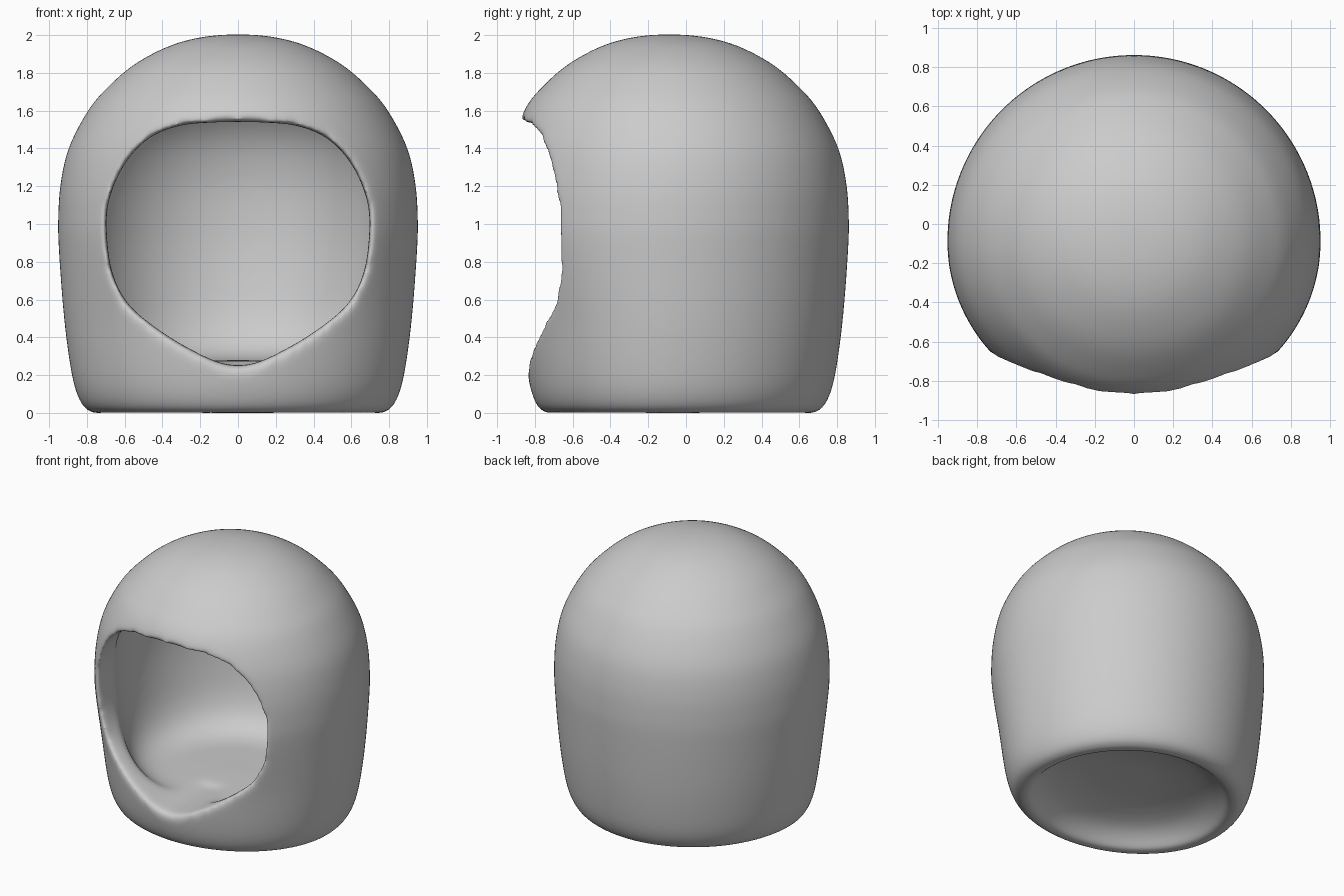
import bpy, bmesh, math
from mathutils import Vector

if "Cube" in bpy.data.objects:
    bpy.data.objects.remove(bpy.data.objects["Cube"])

SEG = 128
CY = -0.09          # centre of the round plan


def smooth_path(pts, n=6):
    """Catmull-Rom curve through 2D points."""
    p = [Vector(q) for q in pts]
    p = [2 * p[0] - p[1]] + p + [2 * p[-1] - p[-2]]
    out = []
    for i in range(1, len(p) - 2):
        a, b, c, d = p[i - 1:i + 3]
        for k in range(n):
            t = k / n
            out.append(0.5 * (2 * b + (c - a) * t + (2 * a - 5 * b + 4 * c - d) * t * t
                              + (3 * b - a - 3 * c + d) * t ** 3))
    return out + [p[-2]]


def loft(name, rings):
    """Closed solid through rings of equal length."""
    bm = bmesh.new()
    vs = [[bm.verts.new(c) for c in r] for r in rings]
    n = len(rings[0])
    for a, b in zip(vs, vs[1:]):
        for i in range(n):
            j = (i + 1) % n
            bm.faces.new((a[i], a[j], b[j], b[i]))
    bm.faces.new(vs[0])
    bm.faces.new(vs[-1])
    bmesh.ops.recalc_face_normals(bm, faces=bm.faces)
    me = bpy.data.meshes.new(name)
    bm.to_mesh(me)
    bm.free()
    ob = bpy.data.objects.new(name, me)
    bpy.context.collection.objects.link(ob)
    return ob


def step(a, b, z):
    s = min(1, max(0, (z - a) / (b - a)))
    return s * s * (3 - 2 * s)


def flatten(z):
    """Front depth ratio: flatter around the chin than at the brow."""
    return 0.85 + 0.075 * step(.4, 1.0, z) + 0.05 * step(1.3, 1.7, z)


def round_body(name, profile, front=0.0):
    rings = []
    for r, z in smooth_path(profile):
        ring = []
        for i in range(SEG):
            a = 2 * math.pi * i / SEG
            y = r * math.sin(a)
            ring.append((r * math.cos(a), CY + (y * (flatten(z) + front) if y < 0 else y), z))
        rings.append(ring)
    return loft(name, rings)


# Outer shell
shell = round_body("helmet_shell", [
    (.75, -.005), (.805, .015), (.85, .09), (.88, .2), (.91, .4), (.932, .62),
    (.951, .9), (.953, 1.02), (.942, 1.2), (.898, 1.4), (.795, 1.6), (.695, 1.72),
    (.55, 1.845), (.36, 1.945), (.18, 1.992), (.01, 2.006)])

# Head cavity with a closed floor
cavity = round_body("cavity_cutter", [
    (.01, .28), (.3, .275), (.52, .28), (.66, .35), (.74, .5), (.785, .75), (.8, 1.0),
    (.78, 1.25), (.7, 1.48), (.52, 1.68), (.3, 1.79), (.01, 1.83)], front=.05)

# Hollow underside
recess = round_body("underside_cutter", [
    (.72, -.1), (.71, -.02), (.675, .04), (.55, .12), (.3, .17), (.01, .18)])

# Face opening
half = smooth_path([(0, 1.54), (.28, 1.525), (.47, 1.455), (.605, 1.31), (.685, 1.12),
                    (.695, .95), (.665, .74), (.575, .57), (.39, .42), (.2, .31),
                    (.08, .26), (0, .25)])
outline = [(p.x, p.y) for p in half] + [(-p.x, p.y) for p in half[-2:0:-1]]
opening = loft("face_cutter", [[(x, y, z) for x, z in outline] for y in (-1.5, -.3)])

bpy.context.view_layer.objects.active = shell
shell.select_set(True)
for cutter in (cavity, recess, opening):
    m = shell.modifiers.new("cut", 'BOOLEAN')
    m.operation = 'DIFFERENCE'
    m.solver = 'EXACT'
    m.object = cutter
    cutter.hide_render = True
    bpy.ops.object.modifier_apply(modifier=m.name)
    bpy.data.objects.remove(cutter)

# Soft rolled rims
m = shell.modifiers.new("remesh", 'REMESH')
m.mode = 'VOXEL'
m.voxel_size = 0.016
m = shell.modifiers.new("soften", 'SMOOTH')
m.factor = 0.5
m.iterations = 50
for name in ("remesh", "soften"):
    bpy.ops.object.modifier_apply(modifier=name)
bpy.ops.object.shade_smooth()
